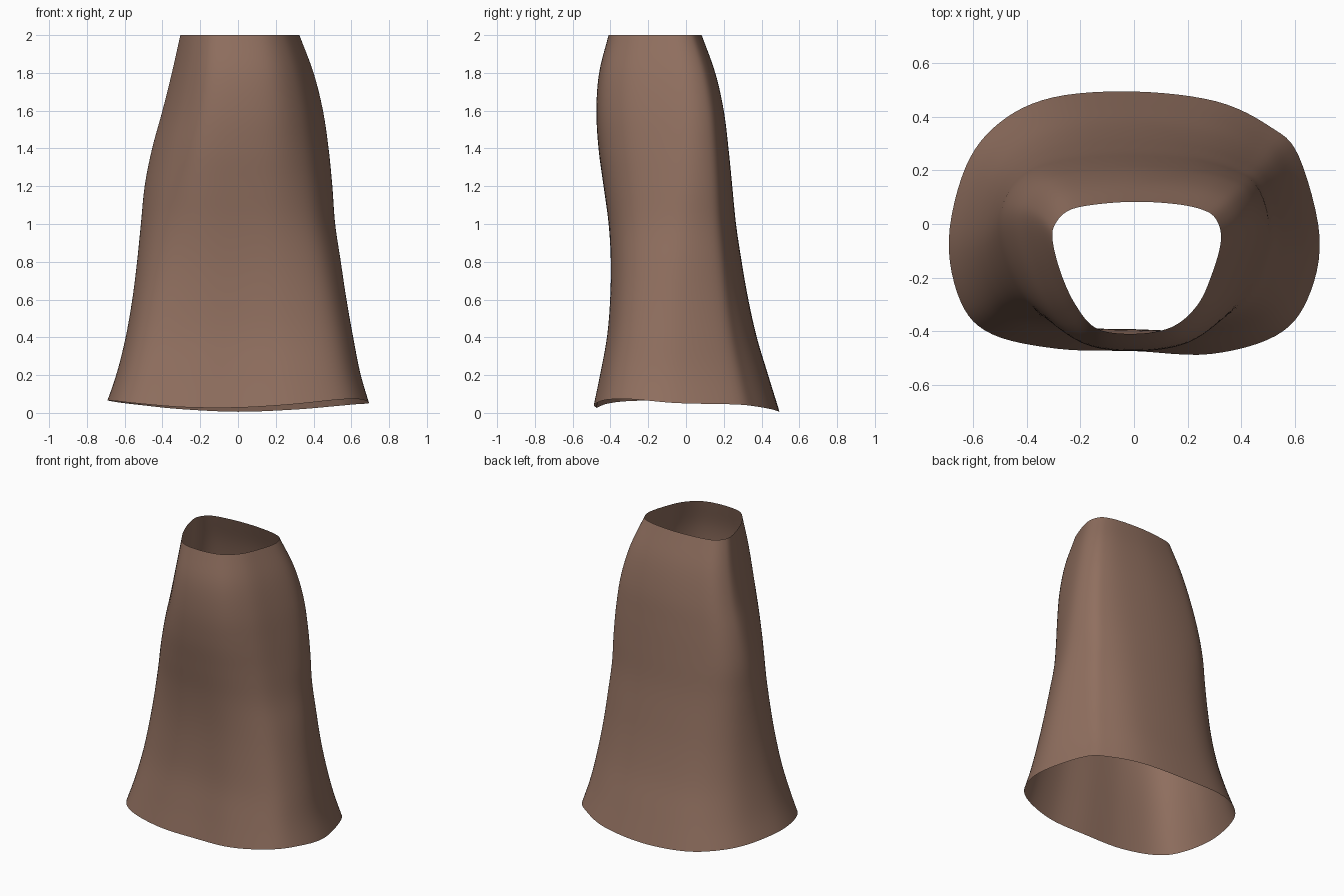
import bpy, bmesh

if "Cube" in bpy.data.objects:
    bpy.data.objects.remove(bpy.data.objects["Cube"])

# Outline control points, clockwise from the middle of the back: x, y
HEM = [(0, .493), (.3, .46), (.5, .37), (.61, .26), (.69, -.05), (.65, -.29), (.53, -.43), (.28, -.495),
       (0, -.48), (-.28, -.472), (-.53, -.42), (-.65, -.3), (-.697, -.06), (-.63, .22), (-.5, .385), (-.3, .475)]
WAIST = [(0, .083), (.15, .075), (.25, .055), (.305, .02), (.325, -.06), (.29, -.19), (.235, -.305), (.14, -.385),
         (0, -.41), (-.14, -.39), (-.22, -.3), (-.275, -.18), (-.305, -.06), (-.295, .0), (-.245, .05), (-.15, .072)]
# Height of the wavy hem at the same points
HEM_Z = [(z,) for z in (.006, .018, .035, .045, .052, .072, .07, .045,
                        .028, .03, .05, .063, .066, .055, .04, .02)]
# Silhouette every 0.2 in z: xmin, xmax, ymin, ymax, share of hem outline
SIDES = [(-.715, .71, -.497, .497, 1), (-.645, .65, -.455, .435, 1), (-.595, .61, -.42, .375, .95),
         (-.56, .575, -.405, .33, .85), (-.535, .545, -.403, .295, .7), (-.515, .515, -.415, .265, .5),
         (-.495, .50, -.44, .245, .3), (-.455, .48, -.465, .225, .15), (-.40, .45, -.475, .20, .05),
         (-.35, .40, -.46, .155, 0), (-.305, .325, -.41, .083, 0)]
STEPS, ROWS = 6, 48


def spline(a, b, c, d, t):
    return tuple(.5 * (2 * q + (r - p) * t + (2 * p - 5 * q + 4 * r - s) * t * t
                       + (3 * q - p - 3 * r + s) * t ** 3) for p, q, r, s in zip(a, b, c, d))


def closed(pts):
    n = len(pts)
    return [spline(pts[i - 1], pts[i], pts[(i + 1) % n], pts[(i + 2) % n], k / STEPS)
            for i in range(n) for k in range(STEPS)]


def unit(pts):
    # Scale an outline so that its bounds run from 0 to 1
    lo = [min(c) for c in zip(*pts)]
    hi = [max(c) for c in zip(*pts)]
    return [tuple((v - l) / (h - l) for v, l, h in zip(p, lo, hi)) for p in pts]


def sides_at(z):
    last = len(SIDES) - 1
    u = min(max(z / .2, 0), last)
    i = min(int(u), last - 1)
    a, b = SIDES[i], SIDES[i + 1]
    before = SIDES[i - 1] if i else tuple(2 * p - q for p, q in zip(a, b))
    after = SIDES[i + 2] if i + 2 <= last else tuple(2 * q - p for p, q in zip(a, b))
    return spline(before, a, b, after, u - i)


# Skirt shell lofted from hem to waist, open at both ends
hem, waist, rim = unit(closed(HEM)), unit(closed(WAIST)), closed(HEM_Z)
bm = bmesh.new()
rings = []
for r in range(ROWS + 1):
    ring = []
    for h, w, (z0,) in zip(hem, waist, rim):
        z = z0 + (2 - z0) * r / ROWS
        x0, x1, y0, y1, f = sides_at(z)
        sx, sy = (f * a + (1 - f) * b for a, b in zip(h, w))
        ring.append(bm.verts.new((x0 + (x1 - x0) * sx, y0 + (y1 - y0) * sy, z)))
    rings.append(ring)
for low, high in zip(rings, rings[1:]):
    for i in range(len(low)):
        bm.faces.new((low[i - 1], high[i - 1], high[i], low[i])).smooth = True
bmesh.ops.recalc_face_normals(bm, faces=bm.faces)
mesh = bpy.data.meshes.new("skirt")
bm.to_mesh(mesh)
bm.free()
skirt = bpy.data.objects.new("skirt", mesh)
bpy.context.collection.objects.link(skirt)

# Brown cloth
cloth = bpy.data.materials.new("brown_cloth")
cloth.diffuse_color = (.28, .16, .115, 1)
cloth.use_nodes = True
cloth.node_tree.nodes["Principled BSDF"].inputs["Base Color"].default_value = cloth.diffuse_color
mesh.materials.append(cloth)
